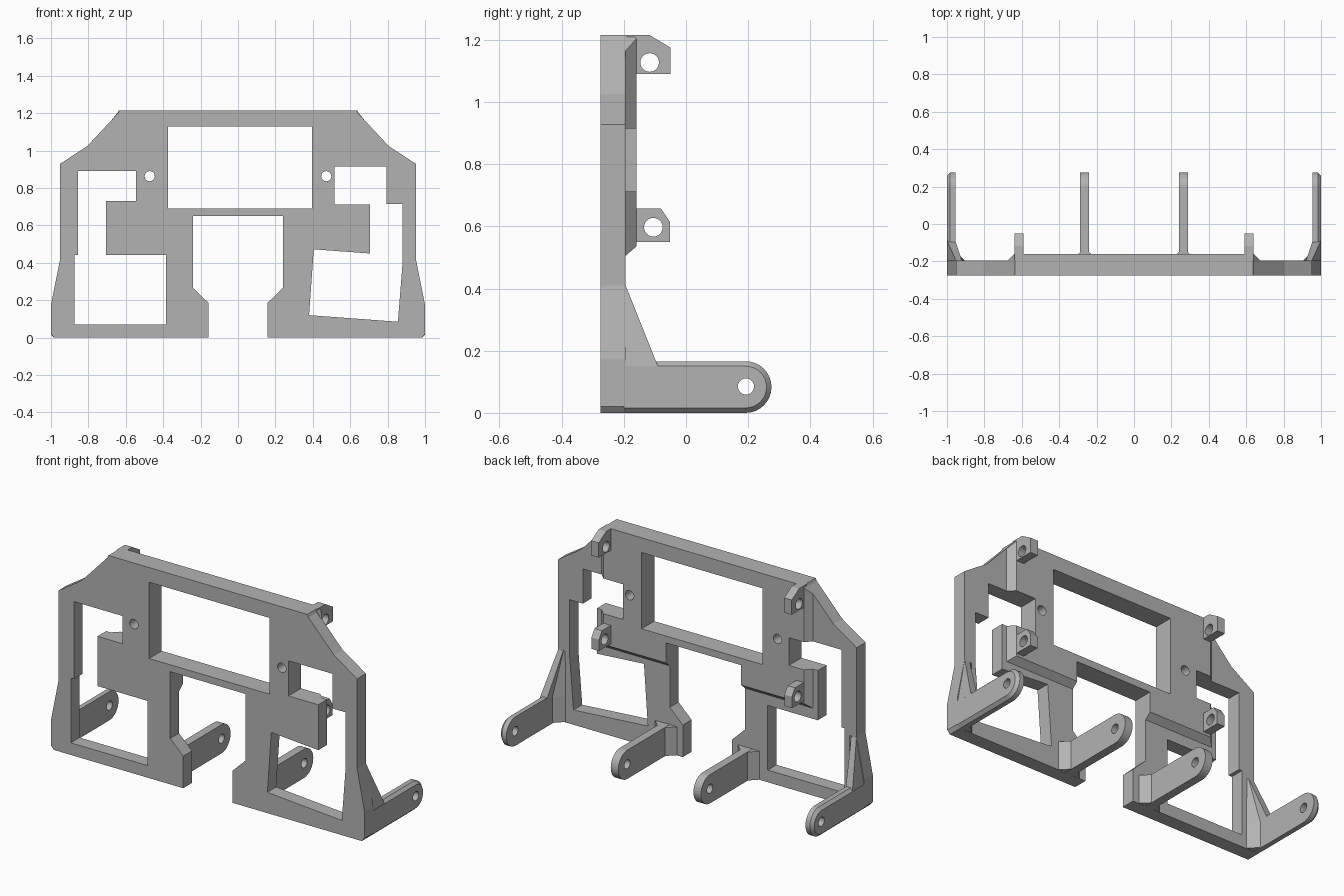
import bpy, bmesh, math
from mathutils import Vector
from mathutils.geometry import tessellate_polygon

if "Cube" in bpy.data.objects:
    bpy.data.objects.remove(bpy.data.objects["Cube"])

grey = bpy.data.materials.new("plain grey")
grey.diffuse_color = (0.45, 0.45, 0.45, 1)
grey.use_nodes = True
grey.node_tree.nodes["Principled BSDF"].inputs["Base Color"].default_value = grey.diffuse_color


def circle(cx, cy, r, n=24):
    return [(cx + r * math.cos(2 * math.pi * i / n), cy + r * math.sin(2 * math.pi * i / n)) for i in range(n)]


def mirror(half):
    """Close a right-hand half outline with its mirror image."""
    return half + [(-a, b) for a, b in reversed(half)]


def loft(name, axis, d0, d1, outline, holes=(), end=None, side=1):
    """Solid between two matching outlines along an axis, with through holes."""
    place = {'x': lambda a, b, d: (d * side, a, b),
             'y': lambda a, b, d: (a * side, d, b),
             'z': lambda a, b, d: (a * side, b, d)}[axis]
    bm = bmesh.new()
    caps = []
    for d, shape in ((d0, outline), (d1, end or outline)):
        loops = [shape] + list(holes)
        rings = [[bm.verts.new(place(a, b, d)) for a, b in lp] for lp in loops]
        flat = [v for ring in rings for v in ring]
        for tri in tessellate_polygon([[Vector((a, b, 0)) for a, b in lp] for lp in loops]):
            bm.faces.new([flat[i] for i in tri])
        caps.append(rings)
    for r0, r1 in zip(*caps):
        for i in range(len(r0)):
            j = (i + 1) % len(r0)
            bm.faces.new((r0[i], r0[j], r1[j], r1[i]))
    bmesh.ops.recalc_face_normals(bm, faces=bm.faces)
    mesh = bpy.data.meshes.new(name)
    bm.to_mesh(mesh)
    bm.free()
    mesh.materials.append(grey)
    ob = bpy.data.objects.new(name, mesh)
    bpy.context.collection.objects.link(ob)
    return ob


# Openings shared by the plate and its raised back
display_window = [(-.375, .69), (.395, .69), (.395, 1.13), (-.375, 1.13)]
bolt_holes = [circle(s * .472, .863, .027) for s in (-1, 1)]
left_window = [(-.855, .89), (-.545, .89), (-.545, .73), (-.705, .73), (-.705, .443),
               (-.385, .443), (-.385, .07), (-.875, .07), (-.875, .443), (-.855, .443)]
right_window = [(.515, .915), (.795, .915), (.795, .715), (.88, .715), (.88, .40), (.855, .085),
                (.38, .12), (.405, .472), (.705, .45), (.705, .712), (.515, .712)]

# Main plate
plate = mirror([(.24, .65), (.24, .265), (.157, .185), (.157, 0), (.983, 0), (1, .02), (1, .175),
                (.953, .41), (.953, .928), (.805, 1.025), (.642, 1.2), (.635, 1.215)])
loft("front_plate", 'y', -.275, -.195, plate, [display_window, left_window, right_window] + bolt_holes)


# Raised back with sloped side and lower edges
def raised(x, top, low):
    return [(.24, .65), (.24, low), (x, low), (x, .712), (.515, .712), (.515, .915), (x, .915), (x, top),
            (.635, 1.215), (-.635, 1.215), (-x, top), (-x, .89), (-.545, .89), (-.545, .73), (-x, .73),
            (-x, low), (-.24, low), (-.24, .65)]


loft("raised_back", 'y', -.2, -.16, raised(.68, 1.158, .50), [display_window] + bolt_holes,
     raised(.64, 1.203, .535))


def arm(inset):
    """Side profile of an arm with a rounded tip."""
    r = .083 - inset
    tip = [(.192 + r * math.cos(t), .083 + r * math.sin(t))
           for t in (math.pi * (i / 16 - .5) for i in range(17))]
    return [(-.2, .083 - r)] + tip + [(-.2, .083 + r)]


pin = [circle(.193, .085, .026)]
upper_lug = [(-.19, 1.09), (-.05, 1.09), (-.05, 1.175), (-.117, 1.215), (-.19, 1.215)]
lower_lug = [(-.19, .55), (-.052, .55), (-.052, .615), (-.08, .657), (-.19, .657)]
foot = [(.999, -.2), (.999, -.09), (.955, -.09), (.955, -.145), (.905, -.195), (.905, -.2)]
foot_top = [(.952, -.2), (.952, -.194), (.92, -.194), (.918, -.194), (.908, -.195), (.905, -.2)]
root = [(.195, -.2), (.195, -.195), (.24, -.15), (.288, -.15), (.333, -.195), (.333, -.2)]

for label, s in (("left", -1), ("right", 1)):
    # Outer arm with bevelled outside rim
    loft(label + "_outer_arm", 'x', .955, .983, arm(0), pin, side=s)
    loft(label + "_outer_arm_rim", 'x', .983, 1, arm(0), pin, arm(.016), side=s)
    # Leaning gusset and flared root of the outer arm
    loft(label + "_gusset", 'z', .15, .41, foot, end=foot_top, side=s)
    inner_foot = [(min(x, .97), y) for x, y in foot]
    loft(label + "_outer_root", 'z', .003, .15, inner_foot, side=s)
    # Inner arm and flared root
    loft(label + "_inner_arm", 'x', .24, .288, arm(0), pin, side=s)
    loft(label + "_inner_root", 'z', .001, .165, root, side=s)
    # Mounting lugs
    loft(label + "_upper_lug", 'x', .592, .64, upper_lug, [circle(-.117, 1.127, .03)], side=s)
    loft(label + "_lower_lug", 'x', .592, .64, lower_lug, [circle(-.105, .597, .03)], side=s)
